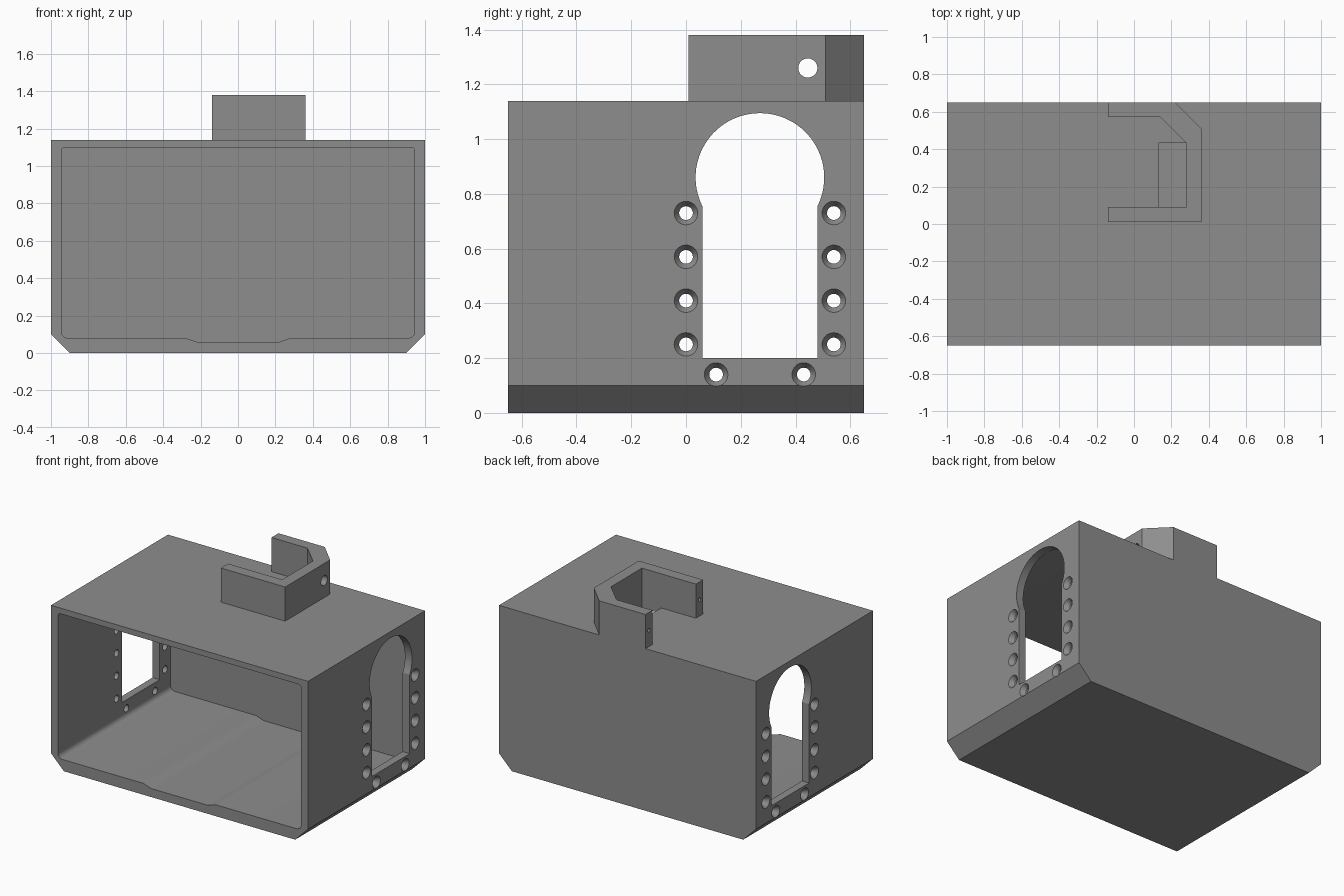
import bpy, bmesh
from math import radians, pi, sin, cos, acos

if "Cube" in bpy.data.objects:
    bpy.data.objects.remove(bpy.data.objects["Cube"])


def add_loft(bm, rings):
    """Closed solid through matching rings of 3D points."""
    rows = [[bm.verts.new(p) for p in r] for r in rings]
    n = len(rows[0])
    for a, b in zip(rows, rows[1:]):
        for i in range(n):
            bm.faces.new((a[i], a[(i + 1) % n], b[(i + 1) % n], b[i]))
    bm.faces.new(rows[0])
    bm.faces.new(rows[-1])


def solid(name, lofts):
    bm = bmesh.new()
    for rings in lofts:
        add_loft(bm, rings)
    bmesh.ops.recalc_face_normals(bm, faces=bm.faces)
    me = bpy.data.meshes.new(name)
    bm.to_mesh(me)
    bm.free()
    ob = bpy.data.objects.new(name, me)
    bpy.context.collection.objects.link(ob)
    return ob


def along(axis, profile, a, b):
    """Two rings of a 2D profile at positions a and b on an axis."""
    place = {'x': lambda p, t: (t, p[0], p[1]),
             'y': lambda p, t: (p[0], t, p[1]),
             'z': lambda p, t: (p[0], p[1], t)}[axis]
    return [[place(p, t) for p in profile] for t in (a, b)]


def lathe_x(y, z, steps, n=32):
    """Round solid along x from (x, radius) steps."""
    return [[(x, y + r * cos(2 * pi * i / n), z + r * sin(2 * pi * i / n))
             for i in range(n)] for x, r in steps]


def rounded(cx, cz, r, start, n=6):
    """Quarter-circle corner points."""
    return [(cx + r * cos(radians(start + 90 * i / n)),
             cz + r * sin(radians(start + 90 * i / n))) for i in range(n + 1)]


def boolean(ob, other, op='DIFFERENCE'):
    other.hide_render = True
    m = ob.modifiers.new(other.name, 'BOOLEAN')
    m.operation, m.object, m.solver = op, other, 'EXACT'
    bpy.context.view_layer.objects.active = ob
    bpy.ops.object.modifier_apply(modifier=m.name)
    bpy.data.objects.remove(other)


# Outer body with chamfered lower edges
housing = solid("housing", [along('y', [
    (-0.9, 0), (0.9, 0), (1, 0.1), (1, 1.14), (-1, 1.14), (-1, 0.1)], -0.65, 0.65)])

# Cavity open to the front, with a shallow channel in the floor
cavity = ([(-0.28, 0.08), (-0.22, 0.06), (0.22, 0.06), (0.28, 0.08)]
          + rounded(0.91, 0.115, 0.035, 270) + rounded(0.925, 1.08, 0.02, 0)
          + rounded(-0.925, 1.08, 0.02, 90) + rounded(-0.91, 0.115, 0.035, 180))
boolean(housing, solid("cavity_cutter", [along('y', cavity, -0.8, 0.6)]))

# Keyhole windows and countersunk screw holes through both side walls
yc, zc, r, half = 0.27, 0.86, 0.235, 0.21
low = -acos(half / r)
arc = [low + (pi - 2 * low) * i / 40 for i in range(41)]
window = [(yc - half, 0.2), (yc + half, 0.2)] + [
    (yc + r * cos(t), zc + r * sin(t)) for t in arc]
spots = [(y, z) for y in (0, 0.54) for z in (0.25, 0.41, 0.57, 0.73)]
spots += [(0.11, 0.14), (0.43, 0.14)]
screw = [(-1.01, 0.0495), (-0.972, 0.025), (0.972, 0.025), (1.01, 0.0495)]
boolean(housing, solid("side_cutter", [along('x', window, -1.2, 1.2)]
                       + [lathe_x(y, z, screw) for y, z in spots]))

# Cable slot through the roof, inside the bracket
slot = [(0.13, 0.09), (0.28, 0.09), (0.28, 0.433), (0.13, 0.433)]
boolean(housing, solid("slot_cutter", [along('z', slot, 1.05, 1.25)]))

# Hook-shaped bracket on the roof
outline = [(-0.14, 0.01), (0.36, 0.01), (0.36, 0.51), (0.22, 0.65), (-0.14, 0.65),
           (-0.14, 0.572), (0.14, 0.572), (0.28, 0.433), (0.28, 0.09), (-0.14, 0.09)]
bracket = solid("roof_bracket", [along('z', outline, 1.14, 1.38)])

# Cross hole and small pilot holes in the bracket arm ends
boolean(bracket, solid("bracket_cutter", [
    lathe_x(0.445, 1.26, [(0.1, 0.035), (0.5, 0.035)]),
    lathe_x(0.05, 1.255, [(-0.2, 0.013), (-0.04, 0.013)], 24),
    lathe_x(0.612, 1.255, [(-0.2, 0.013), (-0.04, 0.013)], 24)]))
boolean(housing, bracket, 'UNION')

# Dark grey finish, smoothing only the rounded surfaces
grey = bpy.data.materials.new("dark_grey")
grey.diffuse_color = (0.27, 0.27, 0.27, 1)
grey.use_nodes = True
grey.node_tree.nodes["Principled BSDF"].inputs["Base Color"].default_value = grey.diffuse_color
housing.data.materials.clear()
housing.data.materials.append(grey)
bpy.ops.object.select_all(action='DESELECT')
housing.select_set(True)
bpy.context.view_layer.objects.active = housing
bpy.ops.object.shade_smooth_by_angle(angle=radians(16))
